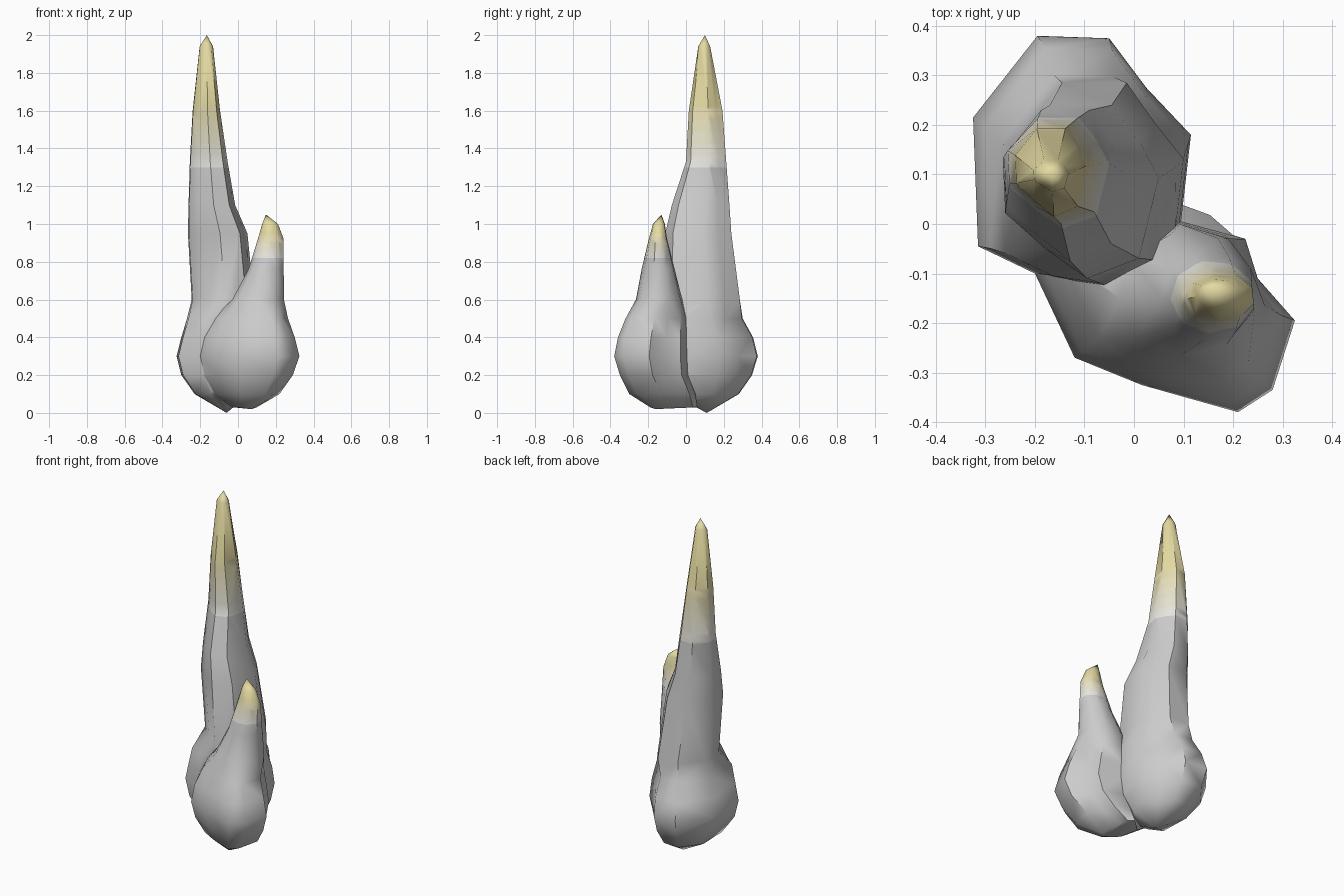
import bpy, bmesh, math
from mathutils import Vector

if "Cube" in bpy.data.objects:
    bpy.data.objects.remove(bpy.data.objects["Cube"])

# Cross-section shapes (9 sides); each is stretched to a bounding box per level
BIG_LOW = [(-.325, .215), (-.315, -.045), (-.2, -.1), (-.06, -.13), (.095, .005),
           (.115, .18), (.025, .275), (-.05, .375), (-.195, .38)]
BIG_HIGH = [(-.265, .13), (-.26, .02), (-.18, -.05), (-.095, -.11), (.01, -.07),
            (.05, .09), (.01, .165), (-.045, .235), (-.17, .235)]
SMALL_LOW = [(-.2, -.1), (-.12, -.27), (.015, -.325), (.21, -.38), (.28, -.335),
             (.325, -.195), (.25, -.11), (.225, -.03), (.095, .005)]
SMALL_HIGH = [(math.cos(math.pi * .8 + i * math.tau / 9), math.sin(math.pi * .8 + i * math.tau / 9))
              for i in range(9)]


def fit(shape, x0, x1, y0, y1):
    xs, ys = [p[0] for p in shape], [p[1] for p in shape]
    return [(x0 + (x - min(xs)) / (max(xs) - min(xs)) * (x1 - x0),
             y0 + (y - min(ys)) / (max(ys) - min(ys)) * (y1 - y0)) for x, y in shape]


# Grey-to-yellow tint steps
STEPS = 6
mats = []
for i in range(STEPS + 1):
    t = i / STEPS
    m = bpy.data.materials.new("tint_%d" % i)
    m.diffuse_color = (.8 - .02 * t, .8 - .1 * t, .8 - .44 * t, 1)
    m.use_nodes = True
    m.node_tree.nodes["Principled BSDF"].inputs["Base Color"].default_value = m.diffuse_color
    mats.append(m)


def spike(name, low, high, levels, bottom, tip, split, fade):
    bm = bmesh.new()
    rings = [[bm.verts.new((x, y, z)) for x, y in fit(low if z < split else high, *box)]
             for z, *box in levels]
    n = len(low)
    for a, b in zip(rings, rings[1:]):
        for i in range(n):
            j = (i + 1) % n
            bm.faces.new((a[i], a[j], b[j], b[i]))
    lo, hi = bm.verts.new(bottom), bm.verts.new(tip)
    for i in range(n):
        j = (i + 1) % n
        bm.faces.new((rings[0][j], rings[0][i], lo))
        bm.faces.new((rings[-1][i], rings[-1][j], hi))
    bmesh.ops.triangulate(bm, faces=[f for f in bm.faces if len(f.verts) > 3])
    # Cut tint bands toward the tip
    z0, z1 = fade
    for k in range(STEPS):
        bmesh.ops.bisect_plane(bm, geom=bm.verts[:] + bm.edges[:] + bm.faces[:], dist=1e-5,
                               plane_co=(0, 0, z0 + (z1 - z0) * k / STEPS), plane_no=(0, 0, 1))
    for f in bm.faces:
        t = (f.calc_center_median().z - z0) / (z1 - z0)
        f.material_index = max(0, min(STEPS, math.floor(t * STEPS) + 1))
    bmesh.ops.recalc_face_normals(bm, faces=bm.faces[:])
    me = bpy.data.meshes.new(name)
    bm.to_mesh(me)
    bm.free()
    for m in mats:
        me.materials.append(m)
    ob = bpy.data.objects.new(name, me)
    bpy.context.collection.objects.link(ob)
    return ob


# Tall stalagmite
tall = spike("stalagmite", BIG_LOW, BIG_HIGH, [
    (.1, -.23, .06, -.08, .28), (.2, -.3, .1, -.12, .35), (.3, -.325, .115, -.13, .38),
    (.4, -.3, .11, -.13, .355), (.5, -.27, .1, -.13, .3), (.6, -.245, .085, -.12, .285),
    (.95, -.265, .05, -.11, .24), (1.1, -.262, -.015, -.075, .23), (1.33, -.255, -.055, 0, .213),
    (1.6, -.24, -.095, .015, .193), (1.94, -.203, -.132, .065, .128)],
    (-.06, .11, 0), (-.165, .1, 2), .55, (1.3, 1.68))

# Short stalagmite
short = spike("short_spike", SMALL_LOW, SMALL_HIGH, [
    (.03, -.03, .1, -.19, .06), (.1, -.13, .22, -.3, .05), (.2, -.18, .29, -.35, .01),
    (.3, -.2, .325, -.38, .005), (.4, -.18, .3, -.36, .003), (.5, -.13, .265, -.32, 0),
    (.6, -.03, .243, -.265, -.02), (.76, .055, .242, -.235, -.06),
    (.92, .105, .242, -.197, -.1), (1.0, .128, .212, -.175, -.112)],
    (.07, -.16, .02), (.148, -.13, 1.05), .55, (.82, .97))

# Fuse both into one rock
mod = tall.modifiers.new("fuse", 'BOOLEAN')
mod.operation, mod.solver, mod.object = 'UNION', 'EXACT', short
bpy.context.view_layer.objects.active = tall
tall.select_set(True)
bpy.ops.object.modifier_apply(modifier="fuse")
bpy.data.objects.remove(short)
bpy.ops.object.shade_smooth_by_angle(angle=math.radians(50))
